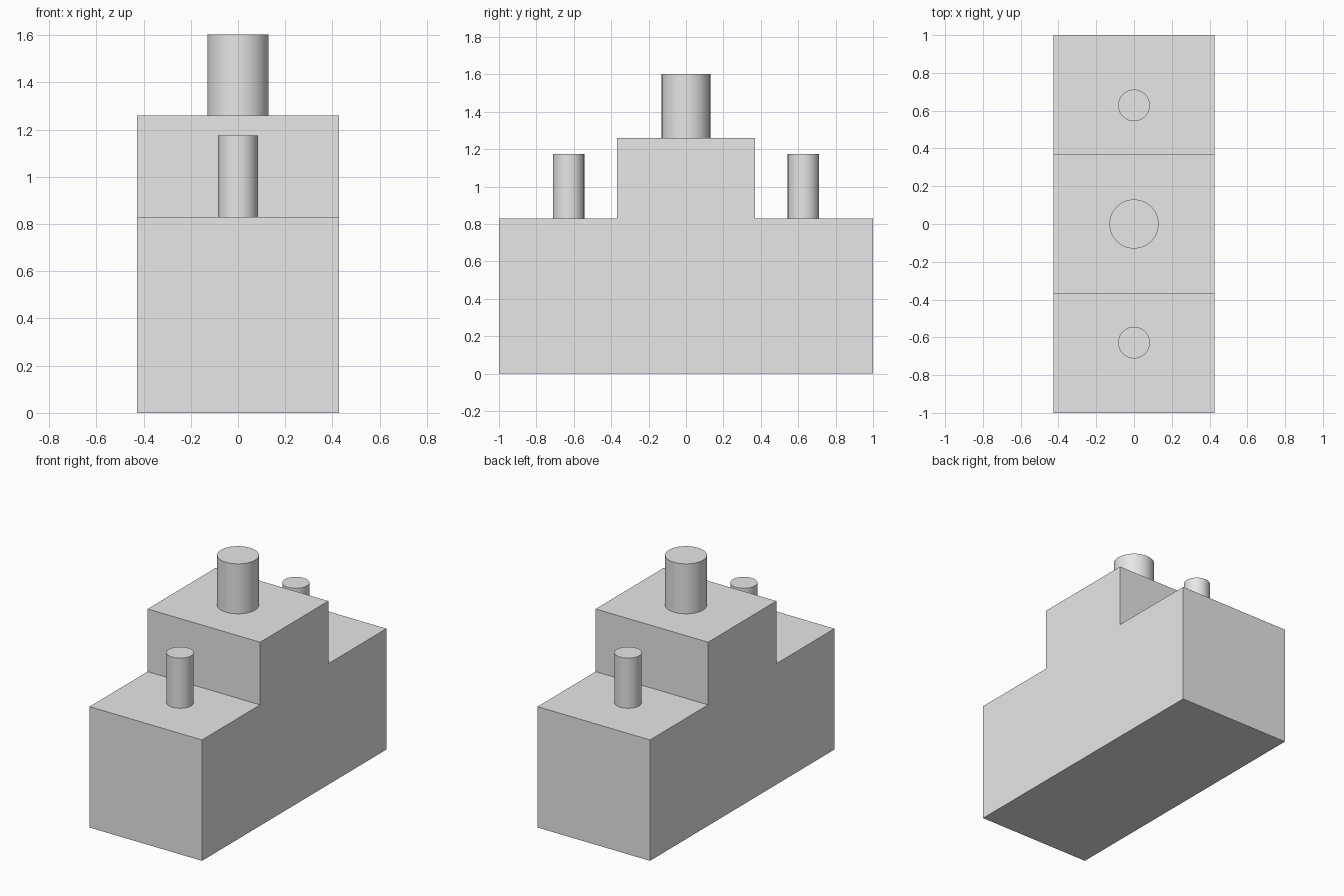
import bpy
import bmesh

cube = bpy.data.objects.get("Cube")
if cube:
    bpy.data.objects.remove(cube, do_unlink=True)

HALF_WIDTH = 0.427
DECK_Z = 0.83
TOP_Z = 1.26

grey = bpy.data.materials.new("plain_grey")
grey.use_nodes = True
colour = (0.8, 0.8, 0.8, 1)
grey.diffuse_color = colour
grey.node_tree.nodes["Principled BSDF"].inputs["Base Color"].default_value = colour


# Stepped block: a side profile extruded across the width
def stepped_body():
    half = [(1, 0), (1, DECK_Z), (0.37, DECK_Z), (0.37, TOP_Z)]
    profile = half + [(-y, z) for y, z in reversed(half)]
    bm = bmesh.new()
    face = bm.faces.new([bm.verts.new((-HALF_WIDTH, y, z)) for y, z in profile])
    result = bmesh.ops.extrude_face_region(bm, geom=[face])
    moved = [v for v in result["geom"] if isinstance(v, bmesh.types.BMVert)]
    bmesh.ops.translate(bm, verts=moved, vec=(2 * HALF_WIDTH, 0, 0))
    bmesh.ops.recalc_face_normals(bm, faces=bm.faces)
    mesh = bpy.data.meshes.new("stepped_body")
    bm.to_mesh(mesh)
    bm.free()
    mesh.materials.append(grey)
    body = bpy.data.objects.new("stepped_body", mesh)
    bpy.context.collection.objects.link(body)


# Round upright peg standing on a deck
def peg(name, y, radius, base, top):
    bpy.ops.mesh.primitive_cylinder_add(
        vertices=64, radius=radius, depth=top - base,
        location=(0, y, (base + top) / 2))
    obj = bpy.context.object
    obj.name = name
    obj.data.materials.append(grey)
    bpy.ops.object.shade_smooth_by_angle()


stepped_body()
peg("centre_peg", 0, 0.13, TOP_Z, 1.603)
for name, y in (("front_peg", -0.628), ("back_peg", 0.628)):
    peg(name, y, 0.084, DECK_Z, 1.174)
